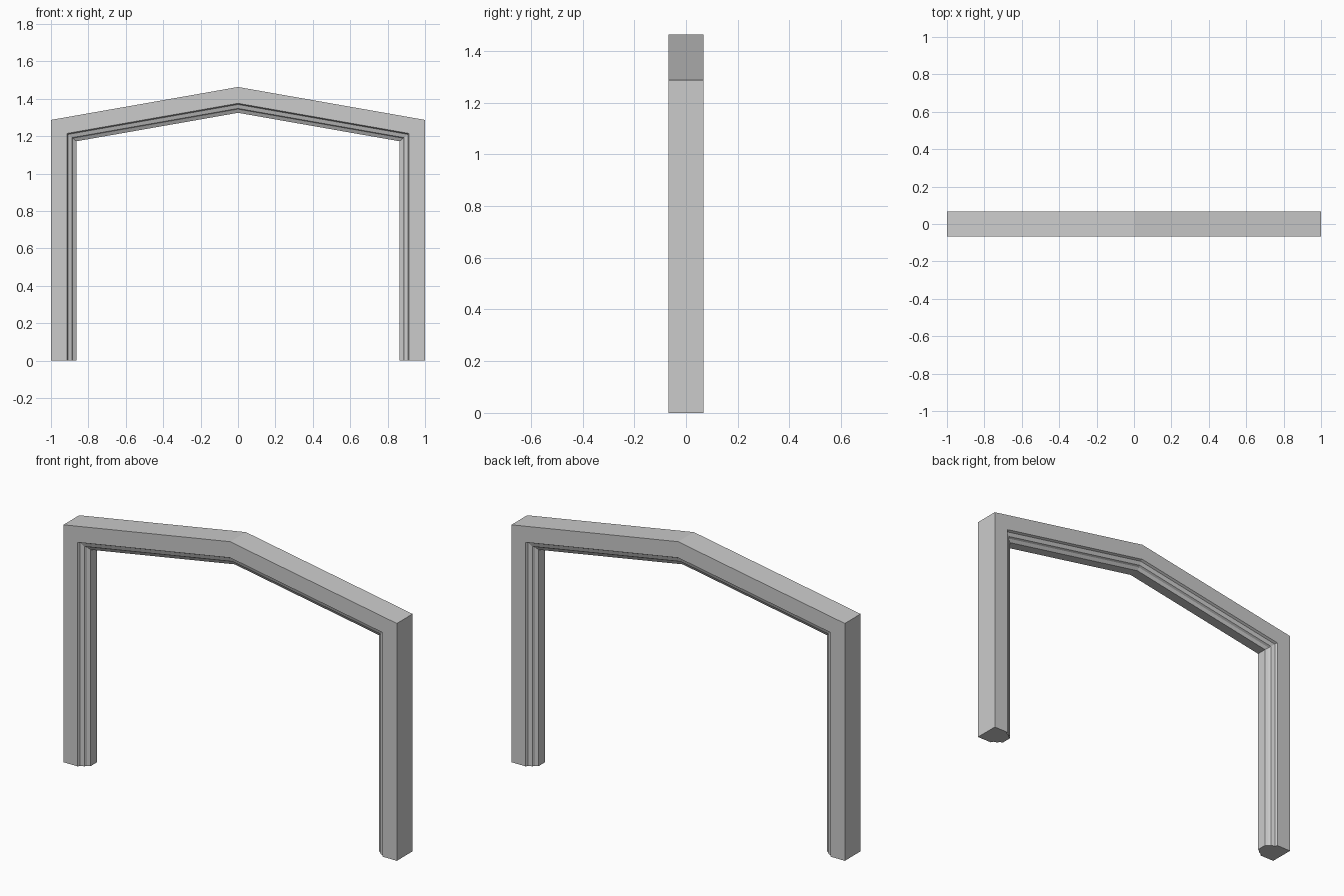
import bpy, bmesh
from mathutils import Vector

if "Cube" in bpy.data.objects:
    bpy.data.objects.remove(bpy.data.objects["Cube"])

# Centre-line of the outer edge: left foot, left eave, ridge, right eave, right foot
path = [Vector(p) for p in [(-1, 0), (-1, 1.287), (0, 1.463), (1, 1.287), (1, 0)]]

# Moulded cross-section: (inward offset, y), front half mirrored to the back
half = [(0, -.0677), (.086, -.0677), (.092, -.055), (.113, -.048), (.119, -.037), (.136, -.028)]
profile = half + [(d, -y) for d, y in reversed(half)]


def inward(a, b):
    t = (b - a).normalized()
    return Vector((t.y, -t.x))


def mitre(i):
    normals = [inward(path[k], path[k + 1]) for k in (i - 1, i) if 0 <= k < len(path) - 1]
    if len(normals) == 1:
        return normals[0]
    n1, n2 = normals
    return (n1 + n2) / (1 + n1.dot(n2))


# Sweep the section along the path with mitred corners
bm = bmesh.new()
rings = []
for i, p in enumerate(path):
    m = mitre(i)
    rings.append([bm.verts.new((p.x + m.x * d, y, p.y + m.y * d)) for d, y in profile])
n = len(profile)
for a, b in zip(rings, rings[1:]):
    for j in range(n):
        k = (j + 1) % n
        bm.faces.new((a[j], a[k], b[k], b[j]))

# Foot caps
bm.faces.new(rings[0])
bm.faces.new(rings[-1])
bmesh.ops.recalc_face_normals(bm, faces=bm.faces)

mesh = bpy.data.meshes.new("gabled_arch_frame")
bm.to_mesh(mesh)
bm.free()
bpy.context.collection.objects.link(bpy.data.objects.new("gabled_arch_frame", mesh))
